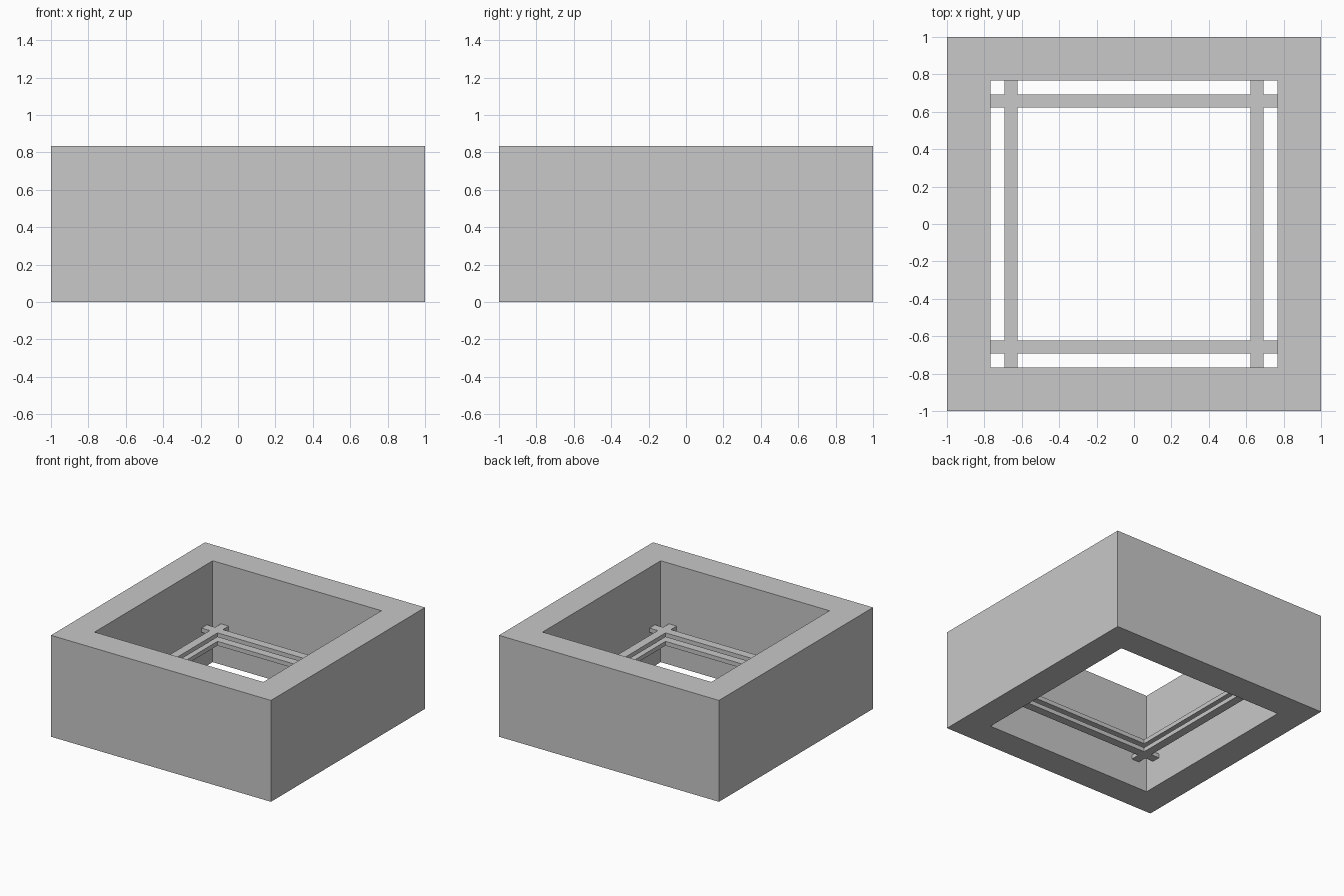
import bpy
import bmesh

cube = bpy.data.objects.get("Cube")
if cube:
    bpy.data.objects.remove(cube, do_unlink=True)

OUTER, INNER, HEIGHT = 1.0, 0.767, 0.833
RAIL_OUT, RAIL_IN, RAIL_THICK = 0.692, 0.622, 0.035

GREY = (0.58, 0.58, 0.58, 1.0)
grey = bpy.data.materials.new("light_grey")
grey.use_nodes = True
grey.diffuse_color = GREY
grey.node_tree.nodes["Principled BSDF"].inputs["Base Color"].default_value = GREY


def grid_slab(name, lines, keep, bottom, thickness):
    """Extrude the kept cells of a square grid into one watertight slab."""
    bm = bmesh.new()
    points = [[bm.verts.new((x, y, bottom)) for y in lines] for x in lines]
    cells = range(len(lines) - 1)
    for i in cells:
        for j in cells:
            if keep(i, j):
                bm.faces.new((points[i][j], points[i + 1][j],
                              points[i + 1][j + 1], points[i][j + 1]))
    bmesh.ops.delete(bm, geom=[v for v in bm.verts if not v.link_faces],
                     context='VERTS')
    raised = bmesh.ops.extrude_face_region(bm, geom=bm.faces[:],
                                           use_keep_orig=True)
    bmesh.ops.translate(bm, vec=(0, 0, thickness),
                        verts=[g for g in raised["geom"]
                               if isinstance(g, bmesh.types.BMVert)])
    bmesh.ops.recalc_face_normals(bm, faces=bm.faces[:])
    mesh = bpy.data.meshes.new(name)
    bm.to_mesh(mesh)
    bm.free()
    mesh.materials.append(grey)
    obj = bpy.data.objects.new(name, mesh)
    bpy.context.collection.objects.link(obj)
    return obj


# Thick square wall, open at top and bottom
grid_slab("outer_wall", (-OUTER, -INNER, INNER, OUTER),
          lambda i, j: (i, j) != (1, 1), 0, HEIGHT)

# Two stacked frames of crossing rails, ending at the inner wall
rail_lines = (-INNER, -RAIL_OUT, -RAIL_IN, RAIL_IN, RAIL_OUT, INNER)
for name, z in (("lower_rails", 0.23), ("upper_rails", 0.30)):
    grid_slab(name, rail_lines,
              lambda i, j: i in (1, 3) or j in (1, 3), z, RAIL_THICK)
